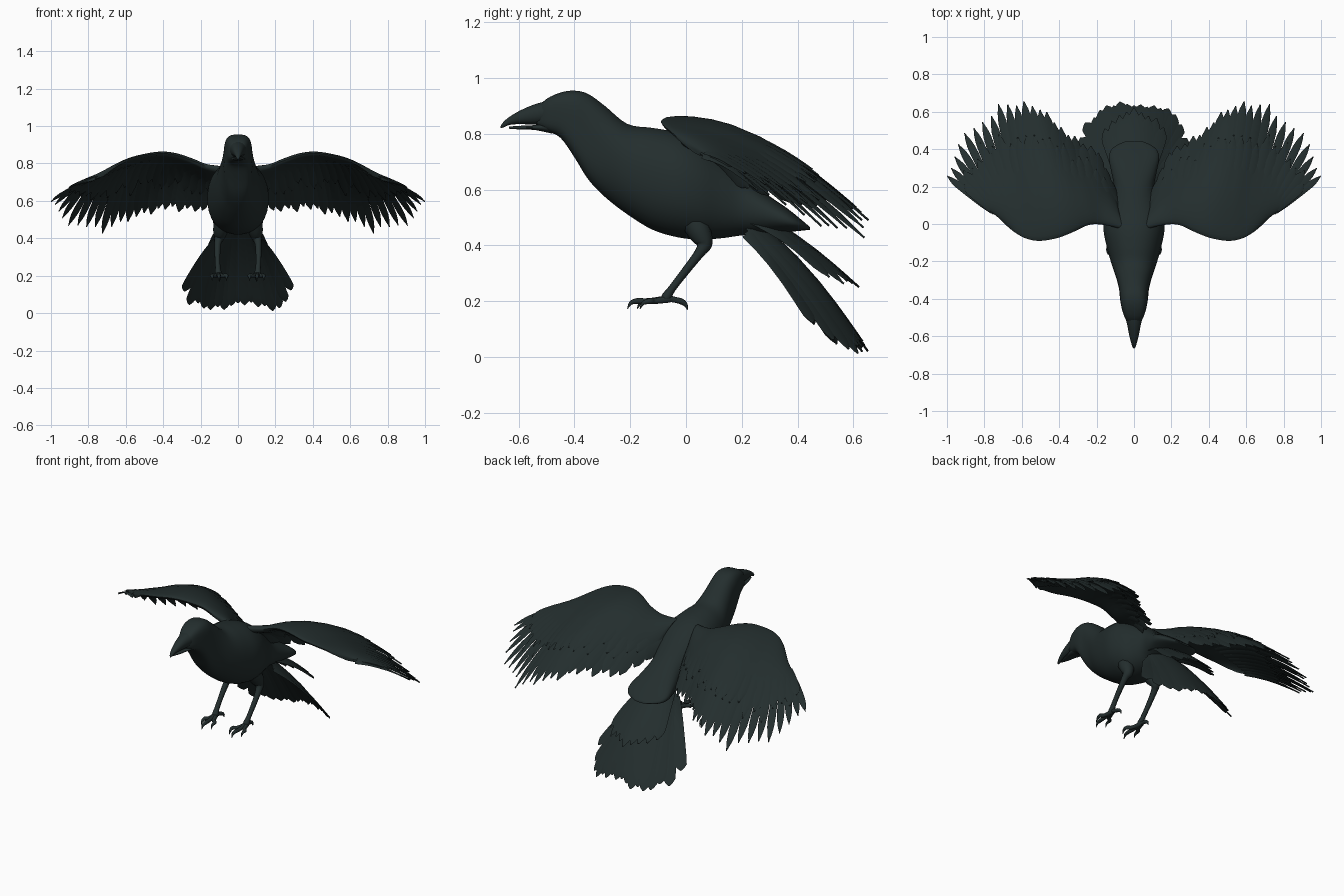
import bpy, bmesh, math, random
from mathutils import Vector as V

if "Cube" in bpy.data.objects:
    bpy.data.objects.remove(bpy.data.objects["Cube"])

random.seed(4)
mat = bpy.data.materials.new("dark green black")
mat.diffuse_color = (0.017, 0.027, 0.027, 1)
mat.use_nodes = True
mat.node_tree.nodes["Principled BSDF"].inputs["Base Color"].default_value = mat.diffuse_color


def loft(bm, rings):
    """Skin a list of equal-sized closed rings and cap both ends."""
    vs = [[bm.verts.new(p) for p in r] for r in rings]
    n = len(vs[0])
    for a, b in zip(vs, vs[1:]):
        for i in range(n):
            bm.faces.new((a[i], a[(i + 1) % n], b[(i + 1) % n], b[i]))
    bm.faces.new(vs[0])
    bm.faces.new(vs[-1][::-1])


def finish(name, bm, mirror=False, angle=50):
    bmesh.ops.recalc_face_normals(bm, faces=bm.faces)
    me = bpy.data.meshes.new(name)
    bm.to_mesh(me)
    bm.free()
    ob = bpy.data.objects.new(name, me)
    bpy.context.collection.objects.link(ob)
    me.materials.append(mat)
    if mirror:
        ob.modifiers.new("mirror", 'MIRROR')
    bpy.ops.object.select_all(action='DESELECT')
    ob.select_set(True)
    bpy.context.view_layer.objects.active = ob
    bpy.ops.object.shade_smooth_by_angle(angle=math.radians(angle))
    return ob


def spline(keys, u):
    """Smooth curve through key tuples, u from 0 to 1."""
    f = min(max(u, 0), 0.99999) * (len(keys) - 1)
    i = int(f)
    t = f - i
    k = lambda j: keys[min(max(j, 0), len(keys) - 1)]
    return [0.5 * (2 * b + (c - a) * t + (2 * a - 5 * b + 4 * c - d) * t * t
            + (3 * b - a - 3 * c + d) * t ** 3)
            for a, b, c, d in zip(k(i - 1), k(i), k(i + 1), k(i + 2))]


def slices(name, keys, steps, seg=28, boxy=0.0):
    """Rounded slices along y: (y, top z, bottom z, half width); the head may be boxier."""
    bm = bmesh.new()
    rings = []
    for s in range(steps + 1):
        y, zt, zb, w = spline(keys, s / steps)
        power = 0.9 - boxy * min(max((-.28 - y) / .1, 0), 1)
        ring = []
        for j in range(seg):
            a = 2 * math.pi * (j + .5) / seg
            c, n = math.cos(a), math.sin(a)
            ring.append((w * math.copysign(abs(c) ** power, c), y,
                         (zt + zb) / 2 + (zt - zb) / 2 * math.copysign(abs(n) ** power, n)))
        rings.append(ring)
    loft(bm, rings)
    return finish(name, bm)


def tube(bm, pts, seg=10):
    """Round limb through (x, y, z, radius) points."""
    rings = []
    n = len(pts) * 4
    for s in range(n + 1):
        c = spline(pts, s / n)
        d = V(spline(pts, s / n + .02)[:3]) - V(spline(pts, s / n - .02)[:3])
        e = d.cross(V((1, 0, 0.3))).normalized()
        f = d.cross(e).normalized()
        rings.append([V(c[:3]) + c[3] * (math.cos(a) * e + math.sin(a) * f)
                      for a in (2 * math.pi * j / seg for j in range(seg))])
    loft(bm, rings)


def feather(bm, fan, u, t0, t1, w0, w1, thick=0.004, point=0.3, lift=0.0):
    """Thin blade along line u of a fan surface, widening w0 to w1, then a rounded tip."""
    path, left, right = fan(u), fan(u - .02), fan(u + .02)
    rings = []
    for k in (0, .2, .4, .6, .75, .85, .93, .975, 1):
        t = t0 + (t1 - t0) * k
        d = path(t + .01) - path(t - .01)
        side = right(t) - left(t)
        side = (side - d * (side.dot(d) / d.dot(d))).normalized()
        up = side.cross(d).normalized()
        p = path(t) + V((0, 0, lift))
        w = w0 + (w1 - w0) * k
        if k > 1 - point:
            w *= max(0.12, 1 - ((k - 1 + point) / point) ** 2.5)
        rings.append([p - side * w, p + up * thick, p + side * w, p - up * thick])
    loft(bm, rings)


# body with head, neck and rounded rump
slices("body", [
    (-.535, .89, .83, .028), (-.50, .925, .81, .05), (-.45, .948, .785, .066),
    (-.40, .955, .715, .075), (-.35, .943, .635, .08), (-.29, .90, .572, .095),
    (-.21, .836, .51, .122), (-.12, .822, .455, .147), (-.03, .805, .428, .164),
    (.05, .77, .42, .155), (.13, .71, .425, .125), (.20, .65, .435, .108),
    (.28, .59, .44, .122), (.36, .535, .447, .135), (.41, .495, .452, .11),
    (.445, .465, .456, .04)], 60, 28, .3)

# beak, two halves with a narrow gap
slices("upper_beak", [
    (-.49, .92, .835, .05), (-.54, .907, .832, .037), (-.59, .886, .834, .027),
    (-.63, .863, .832, .017), (-.655, .842, .822, .009), (-.665, .826, .82, .002)], 20, 16)
slices("lower_beak", [
    (-.48, .85, .80, .045), (-.54, .832, .813, .031), (-.59, .829, .815, .02),
    (-.635, .826, .818, .004)], 14, 16)

# wing layout: front edge points and matching feather tips, inside to outside
LEAD = [(.06, -.03, .765), (.16, -.005, .78), (.24, -.005, .81), (.33, -.045, .84),
        (.41, -.075, .85), (.50, -.09, .84), (.57, -.08, .825), (.63, -.05, .80),
        (.68, -.01, .765), (.72, .03, .735)]
TIPS = [(.11, .21, .61), (.20, .40, .54), (.31, .46, .55), (.41, .55, .54), (.51, .64, .51),
        (.62, .66, .475), (.74, .63, .43), (.865, .54, .445), (.96, .40, .52), (1.0, .25, .605)]


def wing_path(u):
    a, b = V(spline(LEAD, u)), V(spline(TIPS, u))
    camber = .02 + .07 * math.sin(math.pi * min(max(u, 0), 1))
    return lambda t: a.lerp(b, t) + V((0, 0, camber * math.sin(math.pi * min(max(t, 0), 1))))


# thick front part of the wing with a ragged rear edge
bm = bmesh.new()
rings = []
for s in range(49):
    u = s / 48
    path = wing_path(u)
    end = .68 + random.uniform(-.03, .03) - .2 * max(0, u - .7)
    thick = .075 * (1 - .75 * u)
    ring = []
    ks = [0, .015, .05, .11, .2, .35, .5, .7, .85, 1]
    for k, sign in [(k, 1) for k in ks] + [(k, -.7) for k in ks[-2:0:-1]]:
        h = thick * math.sqrt(k) * (1 - k) ** 1.3 + .004
        ring.append(path(k * end) + V((0, 0, sign * h)))
    rings.append(ring)
loft(bm, rings)
finish("wing_front", bm, True)

# long flight feathers
bm = bmesh.new()
N = 24
for i in range(N):
    u = (i + .4) / (N - .4)
    outer = max(0, u - .5)
    w = .030 - .018 * outer + (.006 if u < .4 else 0)
    feather(bm, wing_path, u, .15, random.uniform(.94, 1.01) if i < N - 1 else 1.0,
            .014, w, point=.2 + .25 * outer, lift=-.004 * (i % 2))
finish("flight_feathers", bm, True)

# shorter covering feathers above and below
bm = bmesh.new()
for i in range(20):
    u = .08 + .88 * i / 19
    feather(bm, wing_path, u, .2, random.uniform(.70, .82), .016, .03, lift=.007)
    feather(bm, wing_path, u, .2, random.uniform(.62, .74), .016, .028, lift=-.012)
finish("covert_feathers", bm, True)


# tail fan, lower long layer and upper short layer
def tail_path(a):
    p = V((.09 * a, .24 - .02 * a * a, .5 - .06 * a * a))
    q = V((.295 * a, .65 - .18 * abs(a) ** 3.5, .03 - .1 * a * a + .17 * a ** 4))
    arch = .04 - .02 * a * a
    return lambda t: p.lerp(q, t) + V((0, 0, arch * math.sin(math.pi * min(max(t, 0), 1))))


def upper_tail_path(a):
    p, q = V((.08 * a, .24, .53 - .04 * a * a)), V((.16 * a, .62 - .1 * a * a, .25 + .03 * a * a))
    return lambda t: p.lerp(q, t) + V((0, 0, .02 * math.sin(math.pi * min(max(t, 0), 1))))


for name, n, fan, tip in (("tail_feathers", 17, tail_path, .1),
                          ("upper_tail_feathers", 9, upper_tail_path, .25)):
    bm = bmesh.new()
    for i in range(n):
        a = -1 + 2 * i / (n - 1)
        feather(bm, fan, a, 0, random.uniform(.94, 1.01), .022, .038,
                point=tip, lift=-.003 * (i % 2))
    finish(name, bm)

# legs with feathered thighs
bm = bmesh.new()
tube(bm, [(.085, .03, .48, .045), (.092, .05, .445, .042), (.10, .065, .405, .03),
          (.108, .05, .375, .019), (.110, .0, .31, .015), (.108, -.05, .245, .014),
          (.106, -.07, .215, .018), (.106, -.08, .20, .012)])
finish("leg", bm, True)

# toes with curved claws
bm = bmesh.new()
for x, y in ((.102, -.21), (.062, -.175), (.138, -.165)):
    tube(bm, [(.106, -.06, .208, .014), ((.106 + x) / 2, (y - .06) / 2, .2, .011),
              (x, y + .035, .2, .011), (x, y + .012, .193, .007), (x, y, .172, .001)], 8)
tube(bm, [(.106, -.075, .212, .013), (.104, -.04, .205, .011), (.10, -.015, .198, .011),
          (.099, .0, .185, .007), (.099, .005, .168, .001)], 8)
finish("toes", bm, True)
